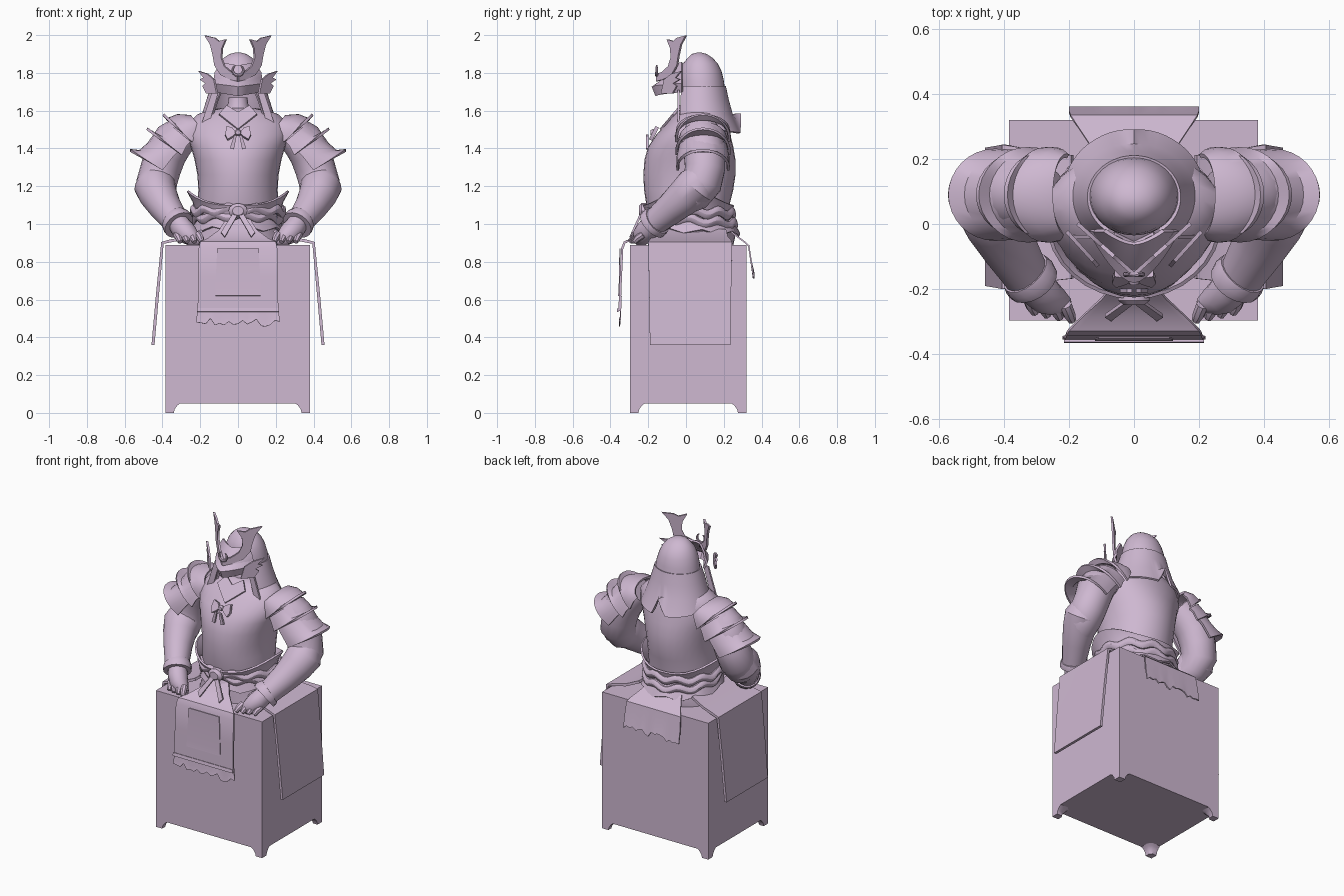
import bpy, bmesh, math, random
from mathutils import Vector

if "Cube" in bpy.data.objects:
    bpy.data.objects.remove(bpy.data.objects["Cube"])

random.seed(4)
mat = bpy.data.materials.new("pale_lilac")
mat.diffuse_color = (0.62, 0.48, 0.64, 1)
mat.use_nodes = True
mat.node_tree.nodes["Principled BSDF"].inputs["Base Color"].default_value = mat.diffuse_color
TAU = 2 * math.pi


def make(name, verts, faces, thick=0, mirror=False, sub=0):
    me = bpy.data.meshes.new(name)
    me.from_pydata([tuple(v) for v in verts], [], faces)
    bm = bmesh.new()
    bm.from_mesh(me)
    bmesh.ops.recalc_face_normals(bm, faces=bm.faces)
    bm.to_mesh(me)
    bm.free()
    me.materials.append(mat)
    ob = bpy.data.objects.new(name, me)
    bpy.context.collection.objects.link(ob)
    if sub:
        ob.modifiers.new("smooth", 'SUBSURF').levels = sub
    if thick:
        m = ob.modifiers.new("thick", 'SOLIDIFY')
        m.thickness = thick
        m.offset = 0
    if mirror:
        m = ob.modifiers.new("mirror", 'MIRROR')
        m.use_mirror_merge = False
    return ob


def loft(name, rings, closed=True, caps=True, **kw):
    """Join equal-length rings of points into a skin."""
    n = len(rings[0])
    verts = [v for r in rings for v in r]
    faces = []
    for i in range(len(rings) - 1):
        for j in range(n if closed else n - 1):
            k = (j + 1) % n
            faces.append((i*n+j, i*n+k, (i+1)*n+k, (i+1)*n+j))
    if closed and caps:
        faces += [tuple(range(n)), tuple(range((len(rings)-1)*n, len(rings)*n))]
    return make(name, verts, faces, **kw)


def oval(z, rx, y0, y1, n=32, wave=None):
    cy, ry = (y0 + y1) / 2, (y1 - y0) / 2
    return [(rx*math.cos(t), cy + ry*math.sin(t), z + (wave(t) if wave else 0))
            for t in (TAU*i/n for i in range(n))]


def tube(name, path, n=18, **kw):
    """Round limb along points (x, y, z, radius)."""
    pts = [Vector(p[:3]) for p in path]
    rings = []
    for i, p in enumerate(pts):
        d = (pts[min(i+1, len(pts)-1)] - pts[max(i-1, 0)]).normalized()
        a = d.cross(Vector((0.3, 1, 0.2))).normalized()
        b = d.cross(a)
        rings.append([p + path[i][3]*(a*math.cos(TAU*j/n) + b*math.sin(TAU*j/n)) for j in range(n)])
    return loft(name, rings, **kw)


def plate(name, outline, place, thick=0.012, mirror=False):
    return make(name, [place(*p) for p in outline], [tuple(range(len(outline)))], thick, mirror)


def cloth(name, prof, place, n=16, jag=0.0, thick=0.012, mirror=False):
    """Hanging panel from profile rows (distance, z, half width)."""
    rows = []
    for i, (d, z, w) in enumerate(prof):
        last = i == len(prof) - 1
        rows.append([place(w*(2*j/n - 1), d, z + (random.uniform(0, jag) if last else 0))
                     for j in range(n + 1)])
    return loft(name, rows, closed=False, thick=thick, mirror=mirror)


# chest with four bracket feet
X0, X1, Y0, Y1 = -0.385, 0.382, -0.297, 0.32
rect = [(X0, Y0), (X1, Y0), (X1, Y1), (X0, Y1)]
loft("chest_box", [[(x, y, z) for x, y in rect] for z in (0.05, 0.89)])
for x, y in rect:
    sx, sy = (-1 if x > 0 else 1), (-1 if y > 0 else 1)
    rings = []
    for z, s in ((0, 0.045), (0.02, 0.05), (0.04, 0.065), (0.051, 0.08)):
        c = s * 0.7
        rings.append([(x + sx*a, y + sy*b, z) for a, b in ((0, 0), (s, 0), (s, c), (c, s), (0, s))])
    loft("chest_foot", rings)

# torso and lower body
loft("torso", [oval(*r) for r in (
    (1.03, .212, -.195, .225), (1.1, .215, -.21, .23), (1.18, .21, -.222, .25),
    (1.26, .215, -.226, .262), (1.34, .23, -.22, .262), (1.41, .25, -.2, .25),
    (1.47, .27, -.16, .235), (1.53, .265, -.105, .22), (1.58, .215, -.06, .2),
    (1.605, .15, -.03, .18), (1.615, .08, 0, .14))])
loft("lower_body", [oval(*r) for r in (
    (.885, .25, -.2, .25), (.93, .235, -.2, .26), (.99, .22, -.2, .25), (1.06, .21, -.19, .225))])
loft("neck", [oval(z, r, .06 - r, .06 + r, 16) for z, r in ((1.58, .075), (1.63, .055), (1.67, .05))])
plate("collar", [(-.1, 1.58), (0, 1.5), (.1, 1.58), (.06, 1.625), (0, 1.59), (-.06, 1.625)],
      lambda x, z: (x, -.135 + (z-1.5)*.85, z))

# waist flange, wavy sashes and hip flare
side = lambda t: 0.075 * abs(math.cos(t))**3
loft("waist_flange", [oval(1.04, .215, -.205, .235),
                      oval(1.075, .235, -.215, .24, wave=lambda t: side(t)*.6),
                      oval(1.1, .266, -.225, .25, wave=side)], caps=False, thick=0.012)


def sash(name, z, rx, y0, y1, r, amp, k, ph, tilt):
    rings = []
    for j in range(10):
        a = TAU*j/10
        e = r*math.cos(a)
        rings.append(oval(z + 1.3*r*math.sin(a), rx + e, y0 - e, y1 + e, 72,
                          lambda t: amp*math.sin(k*t + ph) - tilt*math.sin(t)))
    loft(name, rings + rings[:1], caps=False)


sash("upper_sash", 1.065, .235, -.205, .245, .02, .012, 10, .6, .01)
sash("lower_sash", 1.022, .225, -.2, .255, .02, .013, 9, 2.0, .025)
loft("hip_flare", [oval(1.02, .215, -.195, .24),
                   oval(.96, .24, -.21, .282, wave=lambda t: .012*math.sin(8*t) - .015*math.sin(t))],
     caps=False, thick=0.012)
loft("sash_knot", [[(w*math.cos(TAU*i/12), y, 1.07 + .8*w*math.sin(TAU*i/12)) for i in range(12)]
                   for y, w in ((-.2, .05), (-.235, .05), (-.25, .03))])
plate("knot_tail", [(0, 1.05), (.03, 1.05), (.09, .955), (.07, .93)],
      lambda x, z: (x, -.24 - (1.05-z)*.45, z), mirror=True)

# cloth panels over the chest
front = lambda s, d, z: (s, -d, z)
back = lambda s, d, z: (s, d, z)
cloth("front_cloth", ((.18, 1.03, .06), (.23, .965, .1), (.285, .92, .16), (.325, .903, .2),
                      (.338, .87, .208), (.345, .72, .21), (.352, .54, .214)), front)
cloth("front_border", ((.35, .87, .11), (.354, .66, .12), (.357, .62, .12)), front, thick=.005)
cloth("front_hem", ((.358, .555, .216), (.362, .535, .216)), front, thick=.01)
cloth("front_fringe", ((.343, .62, .205), (.348, .5, .22), (.352, .455, .22)), front, n=18, jag=.045, thick=.006)
cloth("back_cloth", ((.2, 1.0, .12), (.25, .95, .14), (.31, .905, .18), (.332, .885, .195),
                     (.345, .8, .2), (.358, .71, .2)), back, n=18, jag=.035, thick=.008)
cloth("side_cloth", ((.19, .965, .19), (.28, .925, .2), (.36, .91, .215), (.4, .9, .222),
                     (.425, .64, .217), (.45, .36, .213)),
      lambda s, d, z: (d, .022 + s, z), n=6, thick=.016, mirror=True)

# arms, bracers, cuffs and hands resting on the chest
tube("upper_arm", ((.27, .08, 1.5, .09), (.34, .09, 1.44, .11), (.385, .1, 1.37, .112),
                   (.41, .1, 1.29, .107), (.43, .085, 1.22, .108), (.425, .04, 1.16, .098),
                   (.4, -.03, 1.12, .08)), mirror=True)
tube("bracer", ((.44, .085, 1.245, .09), (.44, .055, 1.2, .11), (.42, 0, 1.15, .1),
                (.385, -.07, 1.09, .086), (.345, -.135, 1.035, .075), (.325, -.17, 1.005, .07)), mirror=True)
tube("wrist_cuff", ((.335, -.15, 1.02, .08), (.322, -.165, 1.008, .086), (.312, -.18, .994, .084)), mirror=True)
tube("hand", ((.32, -.17, 1.01, .055), (.295, -.2, .975, .06), (.265, -.227, .945, .055),
              (.232, -.24, .918, .042), (.2, -.245, .905, .018)), n=12, mirror=True)
for k in range(4):
    x, y = .325 - .038*k, -.225 - .008*k
    tube("finger", ((x, y, .945, .02), (x - .012, y - .03, .925, .019), (x - .02, y - .048, .905, .013)),
         n=8, mirror=True)


# overlapping shoulder plates
def rim(cx, cz, ox, oz, ry):
    out = []
    for i in range(19):
        t = math.radians(-100 + 200*i/18)
        c = math.cos(t)
        out.append((cx + (ox-cx)*c, .09 + ry*math.sin(t), cz + (oz-cz)*c))
    return out


def shoulder(name, *rows):
    loft(name, [rim(*r) for r in rows], closed=False, thick=.014, mirror=True)


shoulder("shoulder_plate_top", (.21, 1.52, .25, 1.57, .12), (.235, 1.5, .32, 1.575, .135),
         (.255, 1.47, .375, 1.555, .14), (.265, 1.455, .395, 1.58, .14))
shoulder("shoulder_plate_middle", (.27, 1.45, .37, 1.535, .12), (.3, 1.42, .445, 1.475, .132),
         (.325, 1.385, .482, 1.505, .14))
shoulder("shoulder_plate_lower", (.32, 1.41, .44, 1.455, .12), (.37, 1.36, .52, 1.385, .132),
         (.425, 1.3, .572, 1.39, .135))

# helmet dome and flared neck guard, open at the face
def guard_ring(z, rx, y0, y1, gap, drop=False):
    cy, ry = (y0 + y1)/2, (y1 - y0)/2
    out = []
    for i in range(41):
        t = -math.pi/2 + gap + (TAU - 2*gap)*i/40
        dz = 0
        if drop:    # pointed tails with a centre notch
            b = max(0, math.sin(t))
            dz = -.03*b + (.1 if i == 20 else .04 if i in (19, 21) else 0)
        out.append((rx*math.cos(t), cy + ry*math.sin(t), z + dz))
    return out


loft("helmet_dome", [oval(*r) for r in ((1.7, .14, -.035, .208), (1.76, .132, -.035, .2),
     (1.81, .118, -.03, .188), (1.85, .1, -.015, .168), (1.88, .075, .01, .14),
     (1.9, .045, .03, .11), (1.908, .012, .06, .08))])
loft("neck_guard", [guard_ring(1.73, .138, -.04, .205, .6), guard_ring(1.66, .16, -.06, .22, .72),
                    guard_ring(1.58, .185, -.075, .242, .8),
                    guard_ring(1.51, .212, -.095, .288, .85, True)],
     closed=False, thick=.012)
plate("cheek_strip", [(.1, 1.71), (.135, 1.71), (.2, 1.51), (.15, 1.54)],
      lambda x, z: (x, -.04, z), mirror=True)


# visor prow
def prow(z, w, y):
    return [(w*u, -.02 + (y+.02)*(1 - abs(u)**1.6), z + .02*abs(u)) for u in (i/8 - 1 for i in range(17))]


loft("visor", [prow(1.835, .09, -.06), prow(1.78, .12, -.115), prow(1.735, .125, -.15)], closed=False, thick=.012)
loft("visor_brim", [prow(1.755, .12, -.13), prow(1.725, .135, -.175), prow(1.68, .115, -.155)],
     closed=False, thick=.014)
plate("helmet_wing", [(.11, 1.69), (.165, 1.69), (.185, 1.73), (.17, 1.745), (.2, 1.765), (.18, 1.775),
                      (.207, 1.81), (.16, 1.795), (.125, 1.765)],
      lambda x, z: (x, -.13 + (x-.11)*1.1, z), mirror=True)

# forked horn crest and small crescent
plate("horn_crest", [(0, 1.755), (.04, 1.765), (.09, 1.79), (.122, 1.84), (.13, 1.89), (.145, 1.95),
                     (.174, 1.998), (.12, 1.985), (.1, 1.968), (.062, 1.978), (.083, 1.93),
                     (.086, 1.88), (.07, 1.835), (.035, 1.805), (0, 1.795)],
      lambda x, z: (x, -.155 + x*.9, z), mirror=True)
tube("crescent", [(.028*math.cos(a), -.155, 1.815 + .028*math.sin(a), .008*math.cos((a+1.57)*.45) + .001)
                  for a in (-1.57 + 2.6*(i/6 - 1) for i in range(13))], n=8)

# chest bow
chest = lambda x, z: (x, -.175 + (z-1.47)*.5, z)
plate("bow_loop", [(.008, 1.48), (.03, 1.505), (.06, 1.515), (.068, 1.47), (.055, 1.445), (.03, 1.46)],
      chest, .02, True)
plate("bow_tail", [(.006, 1.475), (.022, 1.465), (.043, 1.4), (.022, 1.395)],
      lambda x, z: (x, -.205, z), .012, True)
tube("bow_knot", [(0, -.175 + .012*i, 1.485, .018*(1 - .3*abs(i))) for i in (-1, 0, 1)], n=12)

# apply modifiers, then smooth with sharp edges kept
bpy.ops.object.select_all(action='SELECT')
bpy.context.view_layer.objects.active = bpy.context.selected_objects[0]
bpy.ops.object.convert(target='MESH')
bpy.ops.object.shade_smooth_by_angle(angle=math.radians(35))
